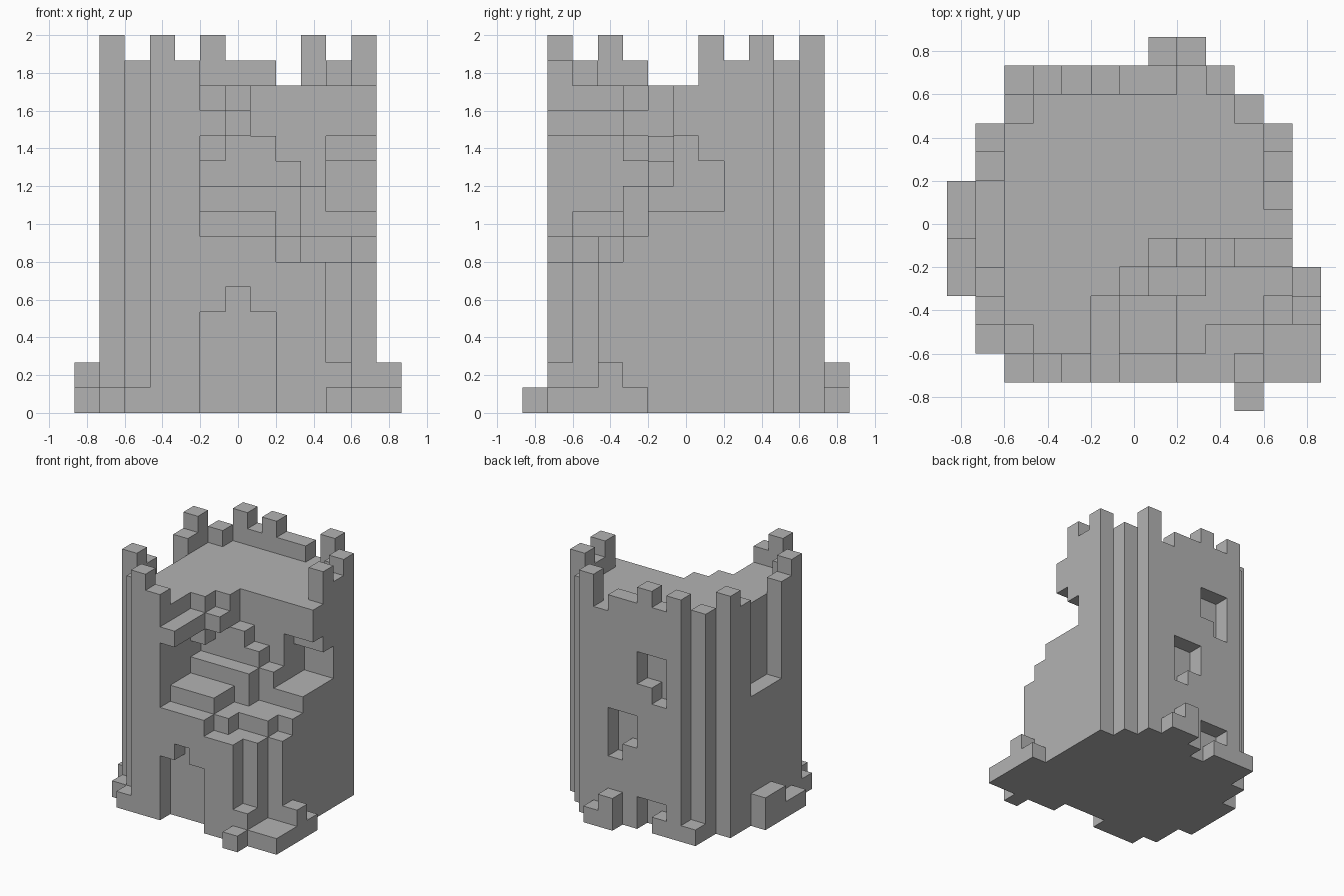
import bpy, bmesh
from mathutils import Vector

cube = bpy.data.objects.get("Cube")
if cube:
    bpy.data.objects.remove(cube, do_unlink=True)

UNIT = 2 / 15          # edge length of one building block
ROOF = 13              # number of solid layers below the parapet

stone = bpy.data.materials.new("grey_stone")
stone.use_nodes = True
GREY = (0.45, 0.45, 0.45, 1)
stone.diffuse_color = GREY
stone.node_tree.nodes["Principled BSDF"].inputs["Base Color"].default_value = GREY


def box(x0, x1, y0, y1, z0, z1):
    """Set of block cells in a half-open range."""
    return {(x, y, z) for x in range(x0, x1) for y in range(y0, y1) for z in range(z0, z1)}


# Round plan: a square of eleven blocks with stepped corners
def in_plan(x, y):
    dx, dy = abs(x - 6), abs(y - 6)
    return max(dx, dy) <= 5 and dx + dy <= 8


plan = {(x, y) for x in range(13) for y in range(13) if in_plan(x, y)}
tower = {(x, y, z) for x, y in plan for z in range(ROOF)}

# Collapsed front corner: first surviving row per column, layer by layer
BREACH_START = 5
breach = {
    6: "1112334",
    7: "2224555",
    8: "4444588",
    9: "5555688",
    10: "4556677",
    11: "1466666",
    12: "4566666",
}
for layer, rows in breach.items():
    for column, first in enumerate(rows, BREACH_START):
        tower -= box(column, column + 1, 0, int(first), layer, layer + 1)

# Arched doorway at the front
tower -= box(5, 8, 1, 2, 0, 4) | box(6, 7, 1, 2, 4, 5)

# Ragged windows at the back
tower -= box(5, 6, 11, 12, 9, 11) | box(4, 5, 11, 12, 8, 11)
tower -= box(7, 8, 11, 12, 4, 7) | box(6, 7, 11, 12, 5, 7)
tower -= box(5, 6, 11, 12, 0, 2) | box(4, 5, 11, 12, 1, 2)

# Fallen strip of side wall
tower -= box(1, 2, 5, 8, 8, ROOF)

# Parapet ring with a merlon on every second block, broken in places
parapet, merlons = set(), set()
for x, y in plan:
    rim = not all(in_plan(x + a, y + b) for a, b in ((1, 0), (-1, 0), (0, 1), (0, -1)))
    broken = (x >= BREACH_START and y <= 6) or (x == 1 and 5 <= y <= 7) or (x, y) == (8, 11)
    if rim and not broken:
        parapet.add((x, y, ROOF))
        if x % 2 and y % 2 and (x, y) != (7, 11):
            merlons.add((x, y, ROOF + 1))

# Rubble lying around the foot
front_rubble = (box(11, 13, 1, 3, 0, 1) | box(10, 11, 0, 1, 0, 1) | box(10, 11, 1, 2, 0, 2)
                | box(12, 13, 3, 4, 0, 2) | box(12, 13, 4, 5, 0, 1))
corner_rubble = box(2, 3, 1, 2, 0, 1) | box(1, 2, 2, 3, 0, 1)
side_rubble = box(0, 1, 4, 6, 0, 1) | box(0, 1, 6, 8, 0, 2)
back_rubble = box(7, 8, 12, 13, 0, 2) | box(8, 9, 12, 13, 0, 1) | box(2, 3, 11, 12, 0, 1)

parts = {
    "tower_body": tower,
    "parapet": parapet,
    "merlons": merlons,
    "front_rubble": front_rubble,
    "corner_rubble": corner_rubble,
    "side_rubble": side_rubble,
    "back_rubble": back_rubble,
}
filled = set().union(*parts.values())


def build(name, cells):
    """Skin the cells with flat quads wherever they meet open air."""
    bm = bmesh.new()
    corners = {}

    def corner(p):
        key = tuple(round(c) for c in p)
        if key not in corners:
            corners[key] = bm.verts.new(((p.x - 6.5) * UNIT, (p.y - 6.5) * UNIT, p.z * UNIT))
        return corners[key]

    for cell in sorted(cells):
        for axis in range(3):
            for side in (0, 1):
                step = [0, 0, 0]
                step[axis] = 2 * side - 1
                if tuple(c + s for c, s in zip(cell, step)) in filled:
                    continue
                u, v = Vector((0, 0, 0)), Vector((0, 0, 0))
                u[(axis + 1) % 3] = 1
                v[(axis + 2) % 3] = 1
                start = Vector(cell)
                start[axis] += side
                loop = [start, start + u, start + u + v, start + v]
                if not side:
                    loop.reverse()
                bm.faces.new([corner(p) for p in loop])
    mesh = bpy.data.meshes.new(name)
    bm.to_mesh(mesh)
    bm.free()
    mesh.materials.append(stone)
    bpy.context.scene.collection.objects.link(bpy.data.objects.new(name, mesh))


for name, cells in parts.items():
    build(name, cells)
